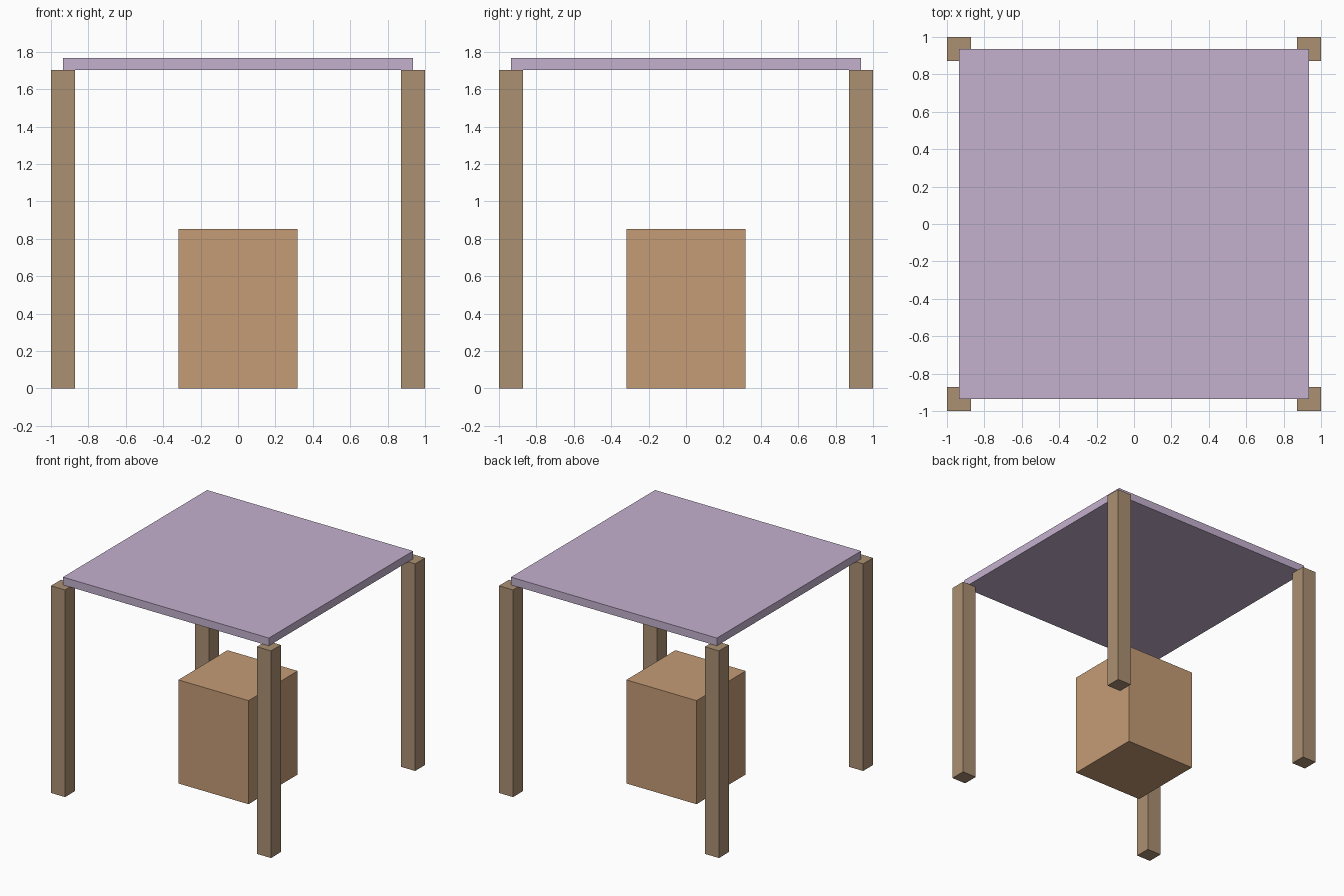
import bpy

if "Cube" in bpy.data.objects:
    bpy.data.objects.remove(bpy.data.objects["Cube"])

POST_W, POST_H = 0.128, 1.702     # post width and height
OFFSET = 0.936                    # post centres, also the canopy half-width
CANOPY_T = 0.064


def material(name, rgb):
    mat = bpy.data.materials.new(name)
    mat.diffuse_color = (*rgb, 1)
    mat.use_nodes = True
    mat.node_tree.nodes["Principled BSDF"].inputs["Base Color"].default_value = mat.diffuse_color
    return mat


def box(name, size, x, y, bottom, mat):
    """Box with real dimensions, resting on the given height."""
    bpy.ops.mesh.primitive_cube_add(size=1, location=(x, y, bottom + size[2] / 2))
    obj = bpy.context.object
    obj.name = name
    obj.scale = size
    bpy.ops.object.transform_apply(location=False, rotation=False, scale=True)
    obj.data.materials.append(mat)
    return obj


wood = material("post_wood", (0.41, 0.28, 0.17))
crate_wood = material("crate_wood", (0.56, 0.33, 0.18))
cloth = material("canopy_lilac", (0.55, 0.44, 0.62))

# Four corner posts
for y_name, sy in (("front", -1), ("back", 1)):
    for x_name, sx in (("left", -1), ("right", 1)):
        box(f"{y_name}_{x_name}_post", (POST_W, POST_W, POST_H),
            sx * OFFSET, sy * OFFSET, 0, wood)

# Flat canopy resting on the posts
box("canopy", (2 * OFFSET, 2 * OFFSET, CANOPY_T), 0, 0, POST_H, cloth)

# Central crate on the ground
box("crate", (0.638, 0.638, 0.851), 0, 0, 0, crate_wood)
